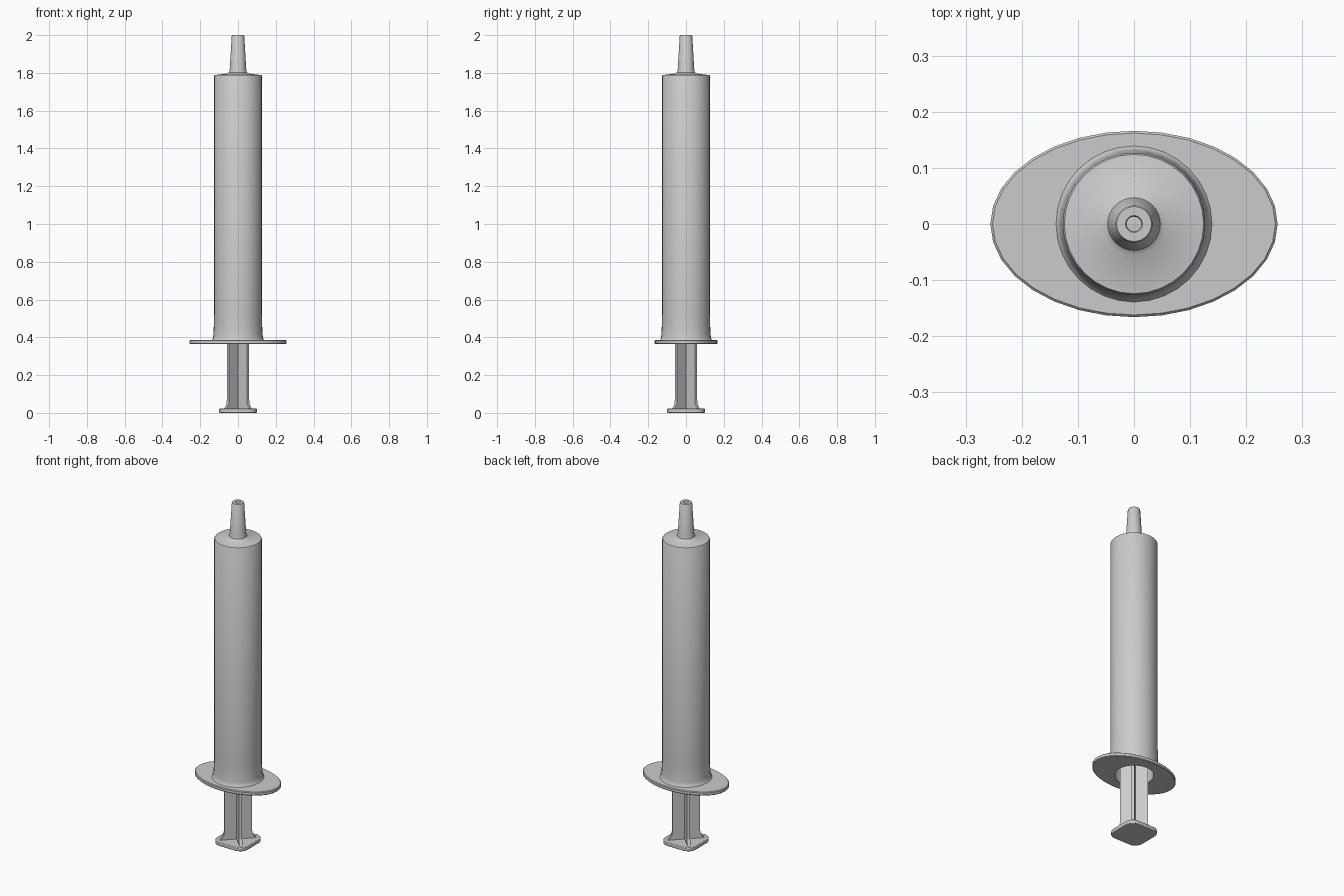
import bpy, bmesh, math
from math import cos, sin, pi

if "Cube" in bpy.data.objects:
    bpy.data.objects.remove(bpy.data.objects["Cube"])

N = 32


def finish(name, bm, smooth=True):
    bmesh.ops.recalc_face_normals(bm, faces=bm.faces)
    me = bpy.data.meshes.new(name)
    bm.to_mesh(me)
    bm.free()
    ob = bpy.data.objects.new(name, me)
    bpy.context.collection.objects.link(ob)
    bpy.ops.object.select_all(action='DESELECT')
    ob.select_set(True)
    bpy.context.view_layer.objects.active = ob
    if smooth:
        bpy.ops.object.shade_smooth_by_angle(angle=math.radians(35))
    return ob


def loft(name, rings, closed=False):
    """Skin elliptical rings (rx, ry, z); join last to first or cap the ends."""
    bm = bmesh.new()
    loops = [[bm.verts.new((rx * cos(2 * pi * i / N), ry * sin(2 * pi * i / N), z))
              for i in range(N)] for rx, ry, z in rings]
    pairs = list(zip(loops, loops[1:]))
    if closed:
        pairs.append((loops[-1], loops[0]))
    else:
        bm.faces.new(loops[0])
        bm.faces.new(loops[-1])
    for a, b in pairs:
        for i in range(N):
            j = (i + 1) % N
            bm.faces.new((a[i], a[j], b[j], b[i]))
    return finish(name, bm)


def circ(*pts):
    return [(r, r, z) for r, z in pts]


def prism(bm, pts, offset):
    """Extrude a polygon along offset."""
    a = [bm.verts.new(p) for p in pts]
    f = bm.faces.new(a)
    g = bmesh.ops.extrude_face_region(bm, geom=[f])
    bmesh.ops.translate(bm, vec=offset,
                        verts=[v for v in g['geom'] if isinstance(v, bmesh.types.BMVert)])


# Barrel: oval finger flange, tube, shoulder, nozzle, then back down the bore
flange = [(0.252, 0.162, 0.364), (0.256, 0.166, 0.368),
          (0.256, 0.166, 0.382), (0.252, 0.162, 0.386)]
outside = circ((0.139, 0.386), (0.134, 0.392), (0.131, 0.41), (0.128, 0.46),
               (0.127, 0.52), (0.127, 1.783), (0.124, 1.788), (0.055, 1.797),
               (0.047, 1.803), (0.044, 1.815), (0.033, 1.997), (0.031, 2.0))
bore = circ((0.015, 2.0), (0.013, 1.997), (0.013, 1.77), (0.105, 1.76), (0.105, 0.364))
loft("barrel", flange + outside + bore, closed=True)

# Plunger rod: two crossed diagonal ribs flaring into the thumb pad
half = [(0.104, 0.02), (0.092, 0.027), (0.084, 0.037), (0.078, 0.05),
        (0.075, 0.068), (0.075, 1.62)]
outline = half + [(-x, z) for x, z in reversed(half)]
t = 0.009
for k, name in enumerate(("plunger_rib_a", "plunger_rib_b")):
    bm = bmesh.new()
    prism(bm, [(x, -t, z) for x, z in outline], (0, 2 * t, 0))
    ob = finish(name, bm)
    ob.rotation_euler.z = pi / 4 + k * pi / 2

# Thumb pad: square with rounded corners
c, r = 0.053, 0.047
pts = []
for q, (sx, sy) in enumerate(((1, 1), (-1, 1), (-1, -1), (1, -1))):
    for s in range(7):
        a = (q + s / 6) * pi / 2
        pts.append((sx * c + r * cos(a), sy * c + r * sin(a), 0.0))
bm = bmesh.new()
prism(bm, pts, (0, 0, 0.022))
pad = finish("thumb_pad", bm)
bev = pad.modifiers.new("soft_rim", 'BEVEL')
bev.width = 0.003
bev.segments = 2

# Rubber stopper inside the barrel
loft("stopper", circ((0.095, 1.6), (0.104, 1.61), (0.104, 1.635), (0.094, 1.645),
                     (0.094, 1.685), (0.104, 1.695), (0.104, 1.72), (0.02, 1.75)))
